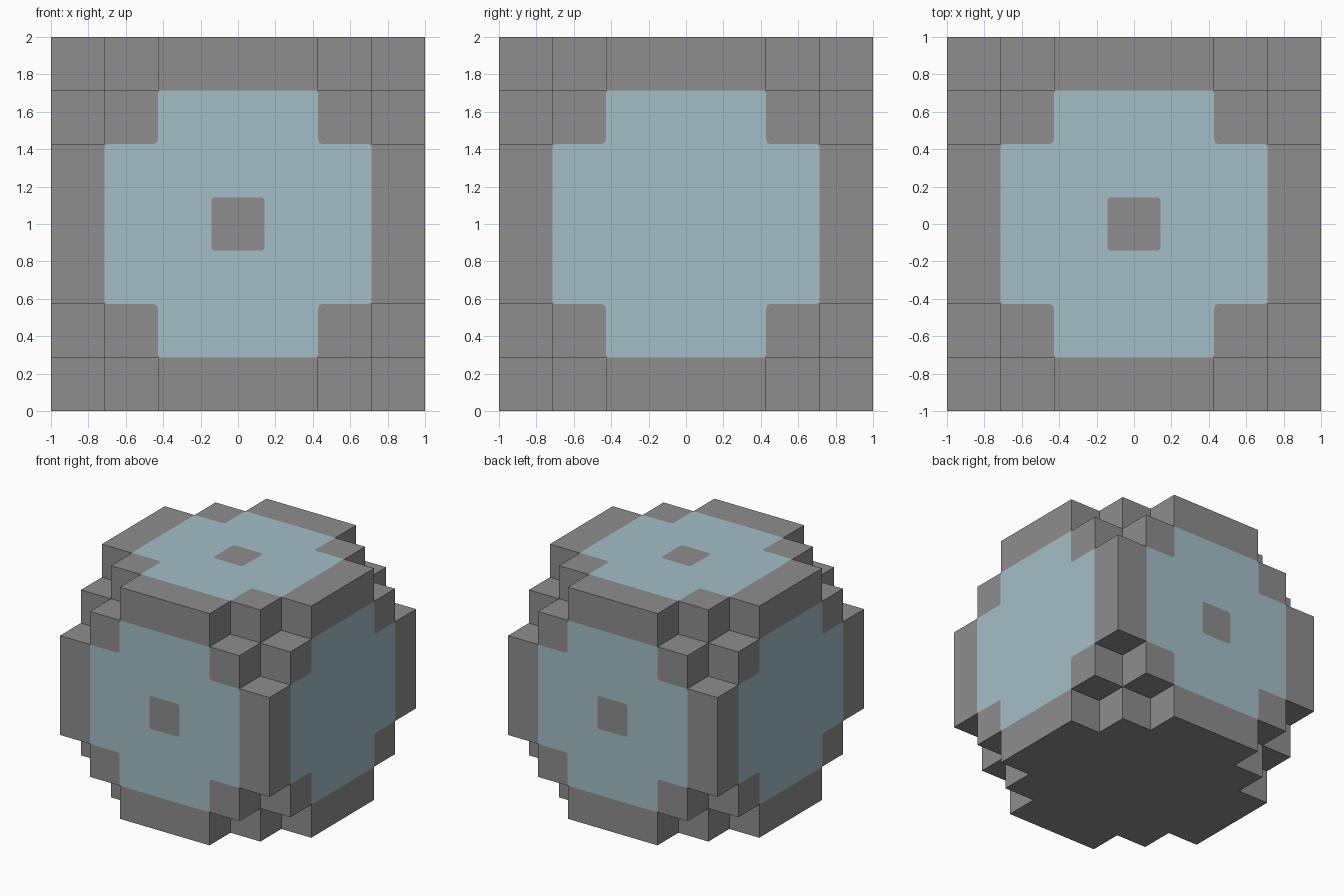
import bpy, bmesh
from itertools import product
from math import pi
from mathutils import Matrix, Vector, Euler

default_cube = bpy.data.objects.get("Cube")
if default_cube:
    bpy.data.objects.remove(default_cube, do_unlink=True)

U = 2 / 7                      # one block
CENTRE = Vector((0, 0, 1))


def material(name, rgb):
    mat = bpy.data.materials.new(name)
    mat.use_nodes = True
    colour = (*rgb, 1)
    mat.diffuse_color = colour
    bsdf = next(n for n in mat.node_tree.nodes if n.type == 'BSDF_PRINCIPLED')
    bsdf.inputs["Base Color"].default_value = colour
    return mat


def finish(name, bm, mat):
    mesh = bpy.data.meshes.new(name)
    bm.to_mesh(mesh)
    bm.free()
    mesh.materials.append(mat)
    obj = bpy.data.objects.new(name, mesh)
    bpy.context.collection.objects.link(obj)
    return obj


grey = material("stone grey", (0.27, 0.27, 0.27))
blue = material("pale blue", (0.37, 0.52, 0.565))

# Stepped body: cells between the cut lines, keeping only the outer faces
cuts = [n * U for n in (-3.5, -2.5, -1.5, 1.5, 2.5, 3.5)]


def filled(cell):
    if min(cell) < 0 or max(cell) > 4:
        return False
    steps = sorted(abs(i - 2) for i in cell)
    # the cube's corner blocks and their neighbours along the edges are missing
    return not (steps[1] == 2 and steps[0] >= 1)


bm = bmesh.new()
for cell in filter(filled, product(range(5), repeat=3)):
    for axis, side in product(range(3), (0, 1)):
        beyond = list(cell)
        beyond[axis] += 2 * side - 1
        if filled(beyond):
            continue
        ring = []
        for a, b in ((0, 0), (1, 0), (1, 1), (0, 1)):
            corner = list(cell)
            corner[axis] += side
            corner[(axis + 1) % 3] += a
            corner[(axis + 2) % 3] += b
            ring.append(bm.verts.new(Vector([cuts[i] for i in corner]) + CENTRE))
        bm.faces.new(ring if side else ring[::-1])
bmesh.ops.remove_doubles(bm, verts=bm.verts, dist=0.001)
bmesh.ops.dissolve_limit(bm, angle_limit=0.01, verts=bm.verts, edges=bm.edges)
finish("stepped_body", bm, grey)


# Thin painted panels with slightly rounded corners
def rounded(points, radius=0.025, segments=4):
    result = []
    for i, p in enumerate(points):
        start = p + (points[i - 1] - p).normalized() * radius
        end = p + (points[(i + 1) % len(points)] - p).normalized() * radius
        for k in range(segments + 1):
            t = k / segments
            result.append(start * (1 - t) ** 2 + p * 2 * t * (1 - t) + end * t ** 2)
    return result


def plate(name, points, lift, rotation, mat):
    bm = bmesh.new()
    bm.faces.new([bm.verts.new((p.x, p.y, 1 + lift)) for p in rounded(points)])
    turn = Euler(rotation).to_matrix().to_4x4()
    bm.transform(Matrix.Translation(CENTRE) @ turn)
    finish(name, bm, mat)


def quarter_turns(points):
    return [Matrix.Rotation(k * pi / 2, 2) @ Vector(p) * U
            for k in range(4) for p in points]


cross = quarter_turns([(2.5, 1.5), (1.5, 1.5), (1.5, 2.5)])
square = quarter_turns([(0.5, 0.5)])

sides = {
    "front": ((pi / 2, 0, 0), True),
    "back": ((-pi / 2, 0, 0), True),
    "top": ((0, 0, 0), True),
    "left": ((0, pi / 2, 0), False),
    "right": ((0, -pi / 2, 0), False),
}
for side, (rotation, has_centre) in sides.items():
    plate(side + "_panel", cross, 0.002, rotation, blue)
    if has_centre:
        plate(side + "_centre_square", square, 0.004, rotation, grey)
